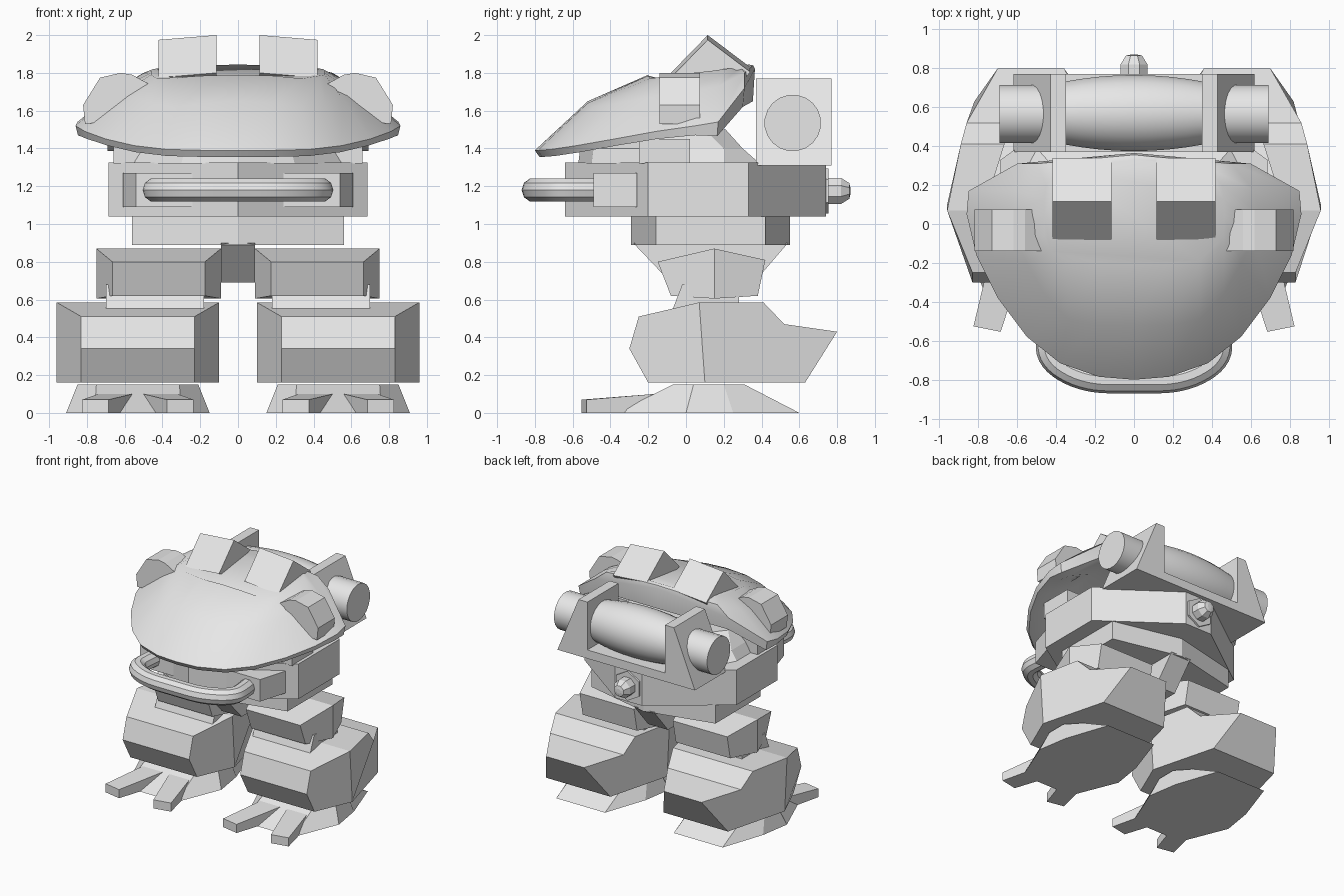
import bpy, bmesh, math
from mathutils import Matrix, Vector

if "Cube" in bpy.data.objects:
    bpy.data.objects.remove(bpy.data.objects["Cube"])

grey = bpy.data.materials.new("plain_grey")
grey.diffuse_color = (0.8, 0.8, 0.8, 1)
grey.use_nodes = True
grey.node_tree.nodes["Principled BSDF"].inputs["Base Color"].default_value = grey.diffuse_color


def finish(name, bm, smooth=False):
    bmesh.ops.remove_doubles(bm, verts=bm.verts, dist=1e-5)
    bmesh.ops.recalc_face_normals(bm, faces=bm.faces)
    me = bpy.data.meshes.new(name)
    bm.to_mesh(me)
    bm.free()
    me.materials.append(grey)
    ob = bpy.data.objects.new(name, me)
    bpy.context.collection.objects.link(ob)
    if smooth:
        bpy.ops.object.select_all(action='DESELECT')
        ob.select_set(True)
        bpy.context.view_layer.objects.active = ob
        bpy.ops.object.shade_smooth_by_angle(angle=math.radians(35))
    return ob


def loft(name, rings, smooth=False):
    """Closed rings of equal length, bridged and capped."""
    bm = bmesh.new()
    rs = [[bm.verts.new(p) for p in r] for r in rings]
    n = len(rs[0])
    for a, b in zip(rs, rs[1:]):
        for i in range(n):
            bm.faces.new((a[i], a[(i + 1) % n], b[(i + 1) % n], b[i]))
    bm.faces.new(rs[0])
    bm.faces.new(rs[-1])
    return finish(name, bm, smooth)


def prism_z(name, plan, z0, z1):
    return loft(name, [[(x, y, z) for x, y in plan] for z in (z0, z1)])


def prism_y(name, prof, y0, y1):
    return loft(name, [[(x, y, z) for x, z in prof] for y in (y0, y1)])


def prism_x(name, prof, x0, x1):
    return loft(name, [[(x, y, z) for y, z in prof] for x in (x0, x1)])


def sym(half):
    """Mirror a half plan (x >= 0, front to back) into a closed loop."""
    return half + [(-p[0], *p[1:]) for p in reversed(half) if p[0] > 1e-6]


def bulged_block(name, cx, front, mid, back):
    """Block wide in the middle; points are (y, z, half width).
    front runs bottom to top, mid is (bottom, top), back runs top to bottom."""
    bm = bmesh.new()
    loop = front + [mid[1]] + back + [mid[0]]
    L, R = [[bm.verts.new((cx + s * w, y, z)) for y, z, w in loop] for s in (-1, 1)]
    n, k = len(loop), len(front)
    for i in range(n):
        j = (i + 1) % n
        bm.faces.new((L[i], L[j], R[j], R[i]))
    for S in (L, R):
        bm.faces.new(S[:k + 1] + [S[-1]])
        bm.faces.new(S[k:])
    return finish(name, bm)


def lathe(name, axis, centre, prof, seg, smooth=True):
    """Revolve (offset, radius) pairs along the x or y axis."""
    rings = []
    for t, r in prof:
        ring = []
        for i in range(seg):
            a = 2 * math.pi * (i + 0.5) / seg
            c, s = r * math.cos(a), r * math.sin(a)
            v = Vector((t, c, s)) if axis == 'x' else Vector((c, t, s))
            ring.append(tuple(v + Vector(centre)))
        rings.append(ring)
    return loft(name, rings, smooth)


# Legs and feet, both sides
for side, s in (("left", -1), ("right", 1)):
    c = 0.53 * s
    base = [(c + x, y, 0) for x, y in sym([(.23, -.37), (.38, 0), (.34, .25), (.22, .6)])]
    top = [(c + x, y, .15) for x, y in sym([(.22, -.07), (.32, .04), (.32, .2), (.22, .31)])]
    loft(side + "_foot", [base, top])
    for tag, t in (("inner", -1), ("outer", 1)):
        root = [(c + t * (.12 + d), -.17, z) for d, z in ((-.09, 0), (.09, 0), (.09, .1), (-.09, .1))]
        tip = [(c + t * (.225 + d), -.54 + d * .2, z) for d, z in ((-.07, 0), (.07, 0), (.07, .07), (-.07, .07))]
        loft(f"{side}_{tag}_toe", [root, tip])
    bulged_block(side + "_lower_leg", c,
                 [(-.2, .16, .3), (-.3, .34, .3), (-.25, .51, .3)],
                 [(.1, .16, .43), (.07, .585, .43)],
                 [(.41, .585, .36), (.52, .47, .33), (.8, .43, .17), (.63, .16, .29)])
    prism_x(side + "_ankle", [(-.07, .55), (.28, .55), (.28, .68), (-.02, .68)], .18 * s, .70 * s)
    bulged_block(side + "_knee", .42 * s,
                 [(-.08, .62, .245), (-.15, .80, .245)],
                 [(.15, .605, .33), (.15, .87, .33)],
                 [(.42, .81, .245), (.38, .62, .245)])

# Pelvis and keel
prism_z("pelvis", sym([(0, -.29), (.56, -.16), (.56, .42), (0, .55)]), .89, 1.06)
prism_x("pelvis_keel", [(-.28, .9), (-.08, .69), (.36, .69), (.54, .9)], -.09, .09)

# Torso and neck
prism_z("torso", sym([(0, -.64), (.685, -.2), (.685, .33), (.12, .74)]), 1.04, 1.325)
prism_x("shoulder_block", [(-.25, 1.32), (.02, 1.32), (.02, 1.45), (-.25, 1.45)], -.66, .66)
loft("neck", [[(x, y, z) for x, y in sym(h)] for z, h in (
    (1.32, [(0, -.57), (.3, -.5), (.6, -.2), (.6, .2), (.5, .39)]),
    (1.40, [(0, -.56), (.28, -.49), (.55, -.2), (.55, .2), (.42, .3)]),
    (1.50, [(0, -.3), (.2, -.28), (.45, -.15), (.45, .1), (.36, .21)]))])

# Front bumper handle and its mounts
for side, s in (("left", -1), ("right", 1)):
    prism_z(side + "_handle_mount",
            [(.24 * s, -.49), (.54 * s, -.49), (.61 * s, -.26), (.24 * s, -.26)], 1.09, 1.27)
cu = bpy.data.curves.new("handle_path", 'CURVE')
cu.dimensions = '3D'
cu.bevel_depth, cu.bevel_resolution, cu.resolution_u = .065, 3, 6
sp = cu.splines.new('NURBS')
pts = [(.42, -.44), (.44, -.56), (.44, -.7), (.25, -.805), (0, -.805)]
pts += [(-x, y) for x, y in reversed(pts[:-1])]
sp.points.add(len(pts) - 1)
for p, (x, y) in zip(sp.points, pts):
    p.co = (x, y, 1.18, 1)
sp.use_endpoint_u, sp.order_u = True, 3
cu.use_fill_caps = True
tmp = bpy.data.objects.new("handle_path", cu)
bpy.context.collection.objects.link(tmp)
bm = bmesh.new()
bm.from_mesh(tmp.to_mesh())
bpy.data.objects.remove(tmp)
finish("front_handle", bm, True)

# Rear bolt
lathe("bolt_plate", 'y', (0, 0, 1.175), [(.71, .12), (.755, .12)], 6, False)
lathe("bolt_cap", 'y', (0, 0, 1.175), [(.75, .075), (.82, .075), (.865, .045), (.87, .02)], 8, False)

# Rear roller in its cradle
prism_y("roller_cradle", sym([(0, 1.31), (.62, 1.31), (.43, 1.77), (.35, 1.77), (.35, 1.38), (0, 1.38)]),
        .37, .77)
lathe("roller", 'x', (0, .57, 1.54),
      [(x, .197 - .035 * (x / .36) ** 2) for x in (-.36, -.27, -.18, -.09, 0, .09, .18, .27, .36)], 24)
for side, s in (("left", -1), ("right", 1)):
    lathe(side + "_roller_end", 'x', (0, .565, 1.535), [(.42 * s, .15), (.69 * s, .15)], 20)

# Hood: half rings listed front to back
rim = [(0, -.80, 1.39), (.18, -.785, 1.39), (.38, -.715, 1.395), (.55, -.58, 1.415), (.70, -.38, 1.45),
       (.81, -.16, 1.49), (.86, .05, 1.52), (.85, .17, 1.54), (.6, .31, 1.72), (0, .365, 1.82)]
middle = [(0, -.52, 1.65), (.18, -.52, 1.64), (.34, -.49, 1.62), (.46, -.36, 1.64), (.55, -.2, 1.67),
          (.62, -.06, 1.69), (.64, .06, 1.71), (.62, .17, 1.73), (.5, .31, 1.80), (0, .355, 1.84)]
crown = [(0, -.2, 1.79), (.18, -.2, 1.785), (.34, -.19, 1.77), (.43, -.14, 1.77), (.46, -.06, 1.79),
         (.46, .04, 1.80), (.46, .13, 1.81), (.45, .2, 1.82), (.38, .29, 1.83), (0, .33, 1.845)]
drop = [.035, .035, .035, .035, .035, .04, .05, .075, .1, .17]
lower = [(x * .985, y * .97, z - d) for (x, y, z), d in zip(rim, drop)]
inner = [(x * .88, y * .88, z + .02) for x, y, z in lower]
roof = [(x * .6, y * .6, min(z + .14, 1.68)) for x, y, z in lower]
loft("hood", [sym(r) for r in (roof, inner, lower, rim, middle, crown)], True)

# Raised blocks on the hood
for side, s in (("left", -1), ("right", 1)):
    prof = [(-.08, 1.8), (.115, 2.0), (.34, 1.83), (.3, 1.78), (0, 1.76)]
    loft(side + "_top_wedge", [[(x * s, y, z - dz) for y, z in prof]
                               for x, dz in ((.115, 0), (.42, .025))])
    prism_y(side + "_side_pod", [(x * s, z) for x, z in (
        (.47, 1.74), (.56, 1.79), (.62, 1.80), (.73, 1.775), (.82, 1.63), (.81, 1.53), (.6, 1.55))], -.14, .075)
